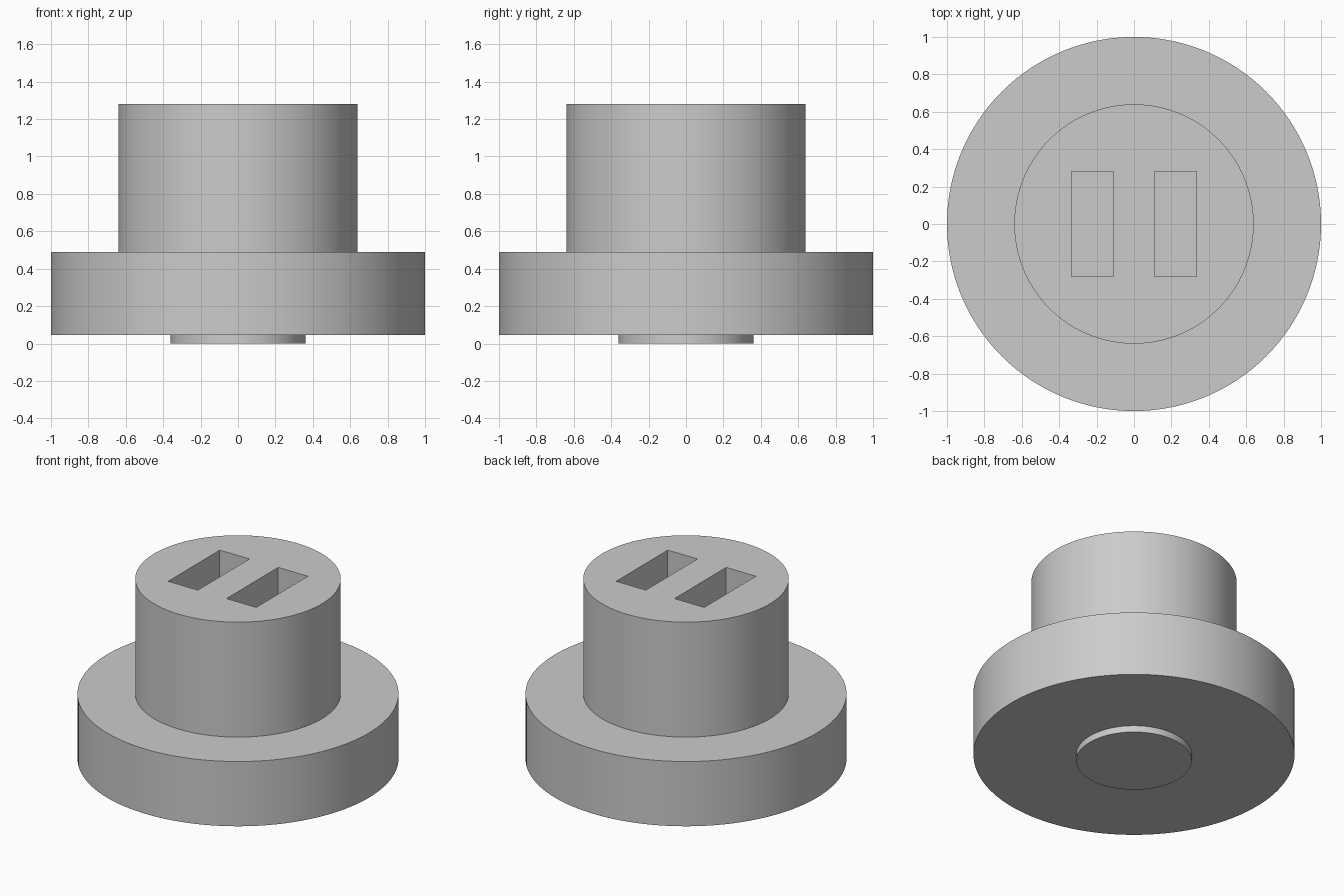
import bpy, bmesh, math
from mathutils import Matrix

if "Cube" in bpy.data.objects:
    bpy.data.objects.remove(bpy.data.objects["Cube"], do_unlink=True)

# Single plain grey material
grey = bpy.data.materials.new("plain grey")
grey.use_nodes = True
colour = (0.6, 0.6, 0.6, 1)
grey.diffuse_color = colour
grey.node_tree.nodes["Principled BSDF"].inputs["Base Color"].default_value = colour


def make_object(name, bm):
    bmesh.ops.recalc_face_normals(bm, faces=bm.faces)
    mesh = bpy.data.meshes.new(name)
    bm.to_mesh(mesh)
    bm.free()
    mesh.materials.append(grey)
    obj = bpy.data.objects.new(name, mesh)
    bpy.context.collection.objects.link(obj)
    return obj


def lathe(name, profile, steps=128):
    """Revolve a (radius, height) profile into a capped solid."""
    bm = bmesh.new()
    verts = [bm.verts.new((r, 0, z)) for r, z in profile]
    edges = [bm.edges.new(pair) for pair in zip(verts, verts[1:])]
    bmesh.ops.spin(bm, geom=verts + edges, cent=(0, 0, 0), axis=(0, 0, 1),
                   angle=math.tau, steps=steps, use_merge=True)
    bmesh.ops.remove_doubles(bm, verts=bm.verts, dist=0.0001)
    bmesh.ops.holes_fill(bm, edges=[e for e in bm.edges if e.is_boundary], sides=0)
    return make_object(name, bm)


# Stepped round body: small foot, wide flange, tall boss
TOP = 1.28
body = lathe("stepped_body", [(0.36, 0), (0.36, 0.045), (1, 0.045),
                              (1, 0.49), (0.64, 0.49), (0.64, TOP)])

# Pair of rectangular slots sunk into the top of the boss
DEPTH = 0.5
bm = bmesh.new()
for side in (-1, 1):
    place = Matrix.Translation((side * 0.222, 0, TOP))
    size = Matrix.Diagonal((0.226, 0.56, 2 * DEPTH, 1))
    bmesh.ops.create_cube(bm, size=1, matrix=place @ size)
cutter = make_object("slot_cutter", bm)
cutter.hide_render = True
cutter.hide_set(True)

cut = body.modifiers.new("slots", 'BOOLEAN')
cut.operation = 'DIFFERENCE'
cut.solver = 'EXACT'
cut.object = cutter

# Apply the cut, then smooth the round walls and keep the rims sharp
bpy.ops.object.select_all(action='DESELECT')
body.select_set(True)
bpy.context.view_layer.objects.active = body
bpy.ops.object.modifier_apply(modifier=cut.name)
bpy.data.objects.remove(cutter, do_unlink=True)
bpy.ops.object.shade_smooth_by_angle(angle=math.radians(30))
